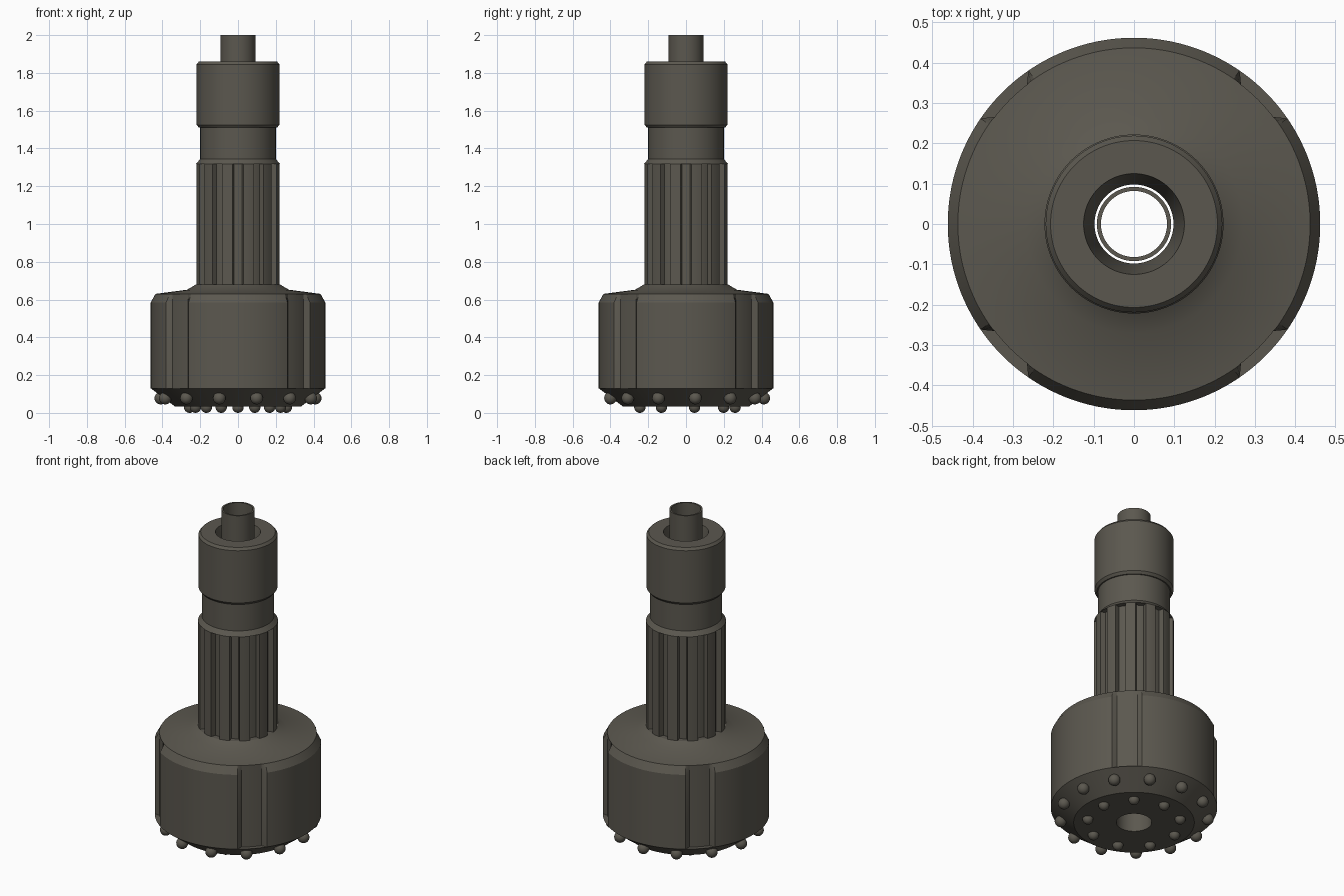
import bpy, bmesh, math

old = bpy.data.objects.get("Cube")
if old:
    bpy.data.objects.remove(old)

steel = bpy.data.materials.new("dark olive steel")
steel.use_nodes = True
color = (0.105, 0.097, 0.078, 1)
steel.diffuse_color = color
steel.node_tree.nodes["Principled BSDF"].inputs["Base Color"].default_value = color

SEGMENTS = 240


def plain(angle):
    return 9.0


def head_flute(angle):
    """Radius limit of the four shallow side flutes, centred on the diagonals."""
    off = abs((angle % 90) - 45)
    return 9.0 if off > 9.8 else 0.462 - 0.026 * min(1, (10.5 - off) / 3)


def spline_slot(angle):
    """Radius limit of the twelve spline slots."""
    off = abs((angle + 15) % 30 - 15)
    return 0.192 if off < 7 else 9.0


def lathe(name, profile):
    """Closed ring profile of (radius, z, limit) turned about z."""
    bm = bmesh.new()
    rings = []
    for radius, z, limit in profile:
        ring = []
        for i in range(SEGMENTS):
            deg = 360 * i / SEGMENTS
            r, a = min(radius, limit(deg)), math.radians(deg)
            ring.append(bm.verts.new((r * math.cos(a), r * math.sin(a), z)))
        rings.append(ring)
    for k, low in enumerate(rings):
        high = rings[(k + 1) % len(rings)]
        for i in range(SEGMENTS):
            j = (i + 1) % SEGMENTS
            bm.faces.new((low[i], low[j], high[j], high[i]))
    bmesh.ops.remove_doubles(bm, verts=bm.verts, dist=1e-5)
    bmesh.ops.dissolve_degenerate(bm, edges=bm.edges, dist=1e-5)
    bmesh.ops.recalc_face_normals(bm, faces=bm.faces)
    return finish(name, bm)


def finish(name, bm):
    mesh = bpy.data.meshes.new(name)
    bm.to_mesh(mesh)
    bm.free()
    mesh.materials.append(steel)
    obj = bpy.data.objects.new(name, mesh)
    bpy.context.collection.objects.link(obj)
    bpy.ops.object.select_all(action="DESELECT")
    obj.select_set(True)
    bpy.context.view_layer.objects.active = obj
    bpy.ops.object.shade_smooth_by_angle(angle=math.radians(28))
    return obj


# Head, splined shank, neck and collar with a through bore
lathe("bit_body", [
    (0.098, 0.035, plain),
    (0.335, 0.035, plain),
    (0.462, 0.13, plain),
    (0.462, 0.13, head_flute),
    (0.462, 0.585, head_flute),
    (0.437, 0.63, head_flute),
    (0.27, 0.652, plain),
    (0.222, 0.68, plain),
    (0.222, 0.68, spline_slot),
    (0.222, 1.318, spline_slot),
    (0.222, 1.318, plain),
    (0.2, 1.345, plain),
    (0.2, 1.51, plain),
    (0.207, 1.51, plain),
    (0.219, 1.525, plain),
    (0.219, 1.845, plain),
    (0.207, 1.86, plain),
    (0.125, 1.86, plain),
    (0.098, 1.72, plain),
])

# Thin air tube standing loose in the bore
lathe("air_tube", [
    (0.082, 1.55, plain),
    (0.092, 1.55, plain),
    (0.092, 2.0, plain),
    (0.082, 2.0, plain),
])


def button_ring(name, count, ring_radius, z, size):
    """Round cutting buttons spaced evenly, starting at the back."""
    bm = bmesh.new()
    for i in range(count):
        a = math.pi / 2 + math.tau * i / count
        new = bmesh.ops.create_uvsphere(bm, u_segments=24, v_segments=16, radius=size)
        bmesh.ops.translate(bm, verts=new["verts"],
                            vec=(ring_radius * math.cos(a), ring_radius * math.sin(a), z))
    finish(name, bm)


button_ring("outer_buttons", 13, 0.412, 0.078, 0.033)
button_ring("inner_buttons", 9, 0.26, 0.03, 0.03)
